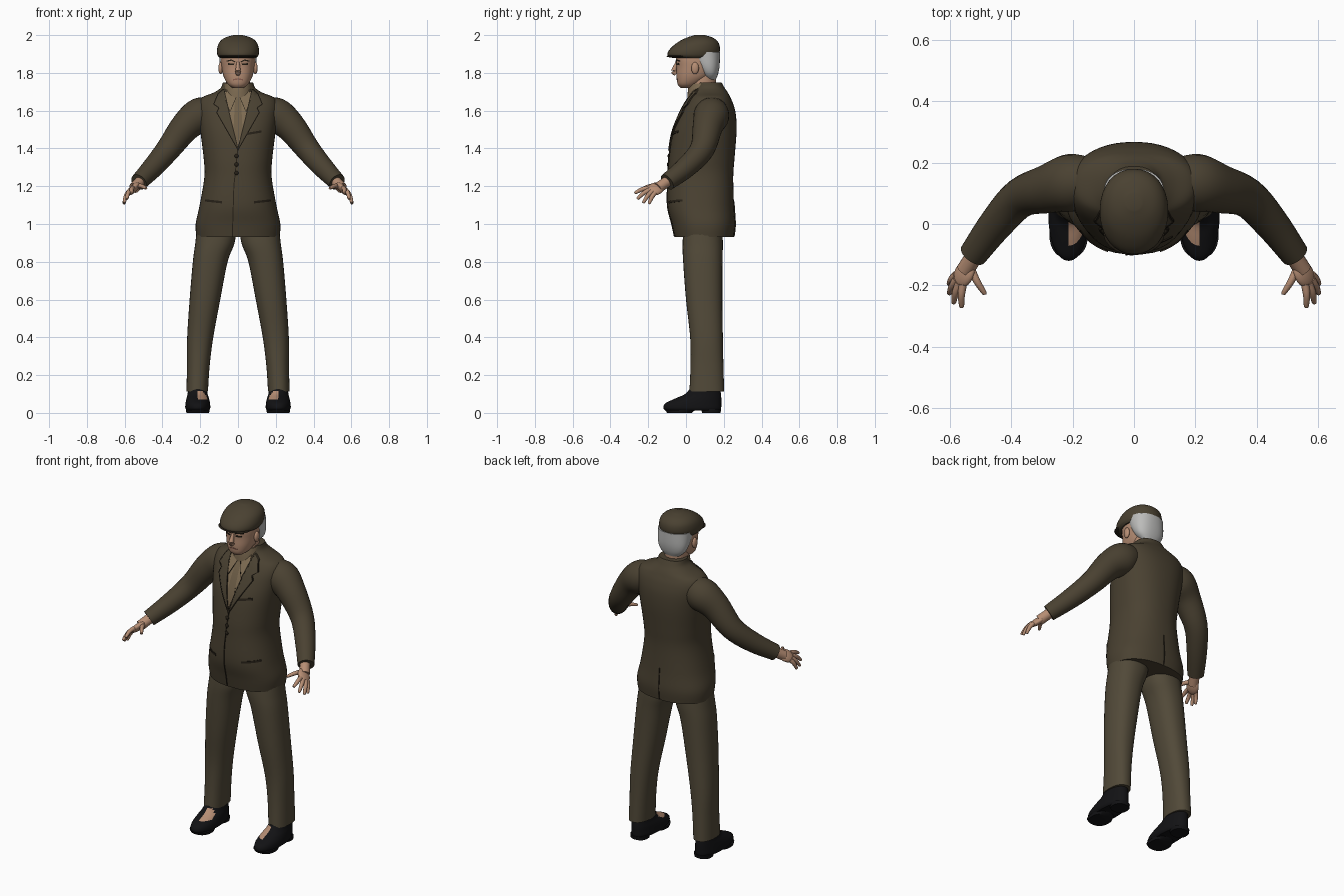
import bpy, bmesh, math
from mathutils import Vector, Matrix

if "Cube" in bpy.data.objects:
    bpy.data.objects.remove(bpy.data.objects["Cube"])


def colour(name, r, g, b):
    m = bpy.data.materials.new(name)
    m.use_nodes = True
    m.diffuse_color = (r, g, b, 1)
    bsdf = m.node_tree.nodes["Principled BSDF"]
    bsdf.inputs["Base Color"].default_value = (r, g, b, 1)
    bsdf.inputs["Roughness"].default_value = 0.9
    return m


JACKET = colour("brown tweed", .068, .053, .031)
TROUSERS = colour("brown wool", .083, .067, .04)
SHIRT = colour("tan shirt", .21, .15, .085)
TIE = colour("dull tan tie", .16, .115, .065)
SKIN = colour("skin", .47, .27, .175)
LIPS = colour("lips", .27, .12, .085)
HAIR = colour("grey hair", .5, .5, .49)
BLACK = colour("black leather", .006, .006, .007)
SEAM = colour("dark seam", .02, .015, .009)
parts = []


def finish(bm, name, mats, s=1):
    for v in bm.verts:
        v.co.x *= s
    bmesh.ops.recalc_face_normals(bm, faces=bm.faces[:])
    me = bpy.data.meshes.new(name)
    bm.to_mesh(me)
    bm.free()
    for m in mats:
        me.materials.append(m)
    ob = bpy.data.objects.new(name, me)
    bpy.context.collection.objects.link(ob)
    parts.append(ob)
    return ob


def smooth(rows, n=5):
    """Fill in rows along a smooth curve through the given ones."""
    out = []
    for i in range(len(rows) - 1):
        quad = [rows[max(0, min(len(rows) - 1, i + k))] for k in (-1, 0, 1, 2)]
        for k in range(n):
            t = k / n
            out.append(tuple(.5 * (2*b + (c - a)*t + (2*a - 5*b + 4*c - d)*t*t
                                   + (3*b - a - 3*c + d)*t**3) for a, b, c, d in zip(*quad)))
    return out + [tuple(rows[-1])]


def skin_rings(bm, rings):
    loops = [[bm.verts.new(p) for p in ring] for ring in rings]
    n = len(loops[0])
    for lo, hi in zip(loops, loops[1:]):
        for i in range(n):
            bm.faces.new((lo[i], lo[(i + 1) % n], hi[(i + 1) % n], hi[i]))
    bm.faces.new(loops[0])
    bm.faces.new(loops[-1])


def bend(c, p):
    return math.copysign(abs(c) ** (2 / p), c)


def loft(name, rows, mats, s=1, p=2.3, sides=32):
    """Stack level rings; each row is z, centre x, front y, back y, half width."""
    bm = bmesh.new()
    turns = [math.tau * i / sides for i in range(sides)]
    skin_rings(bm, [[(cx + rx * bend(math.cos(a), p),
                      (f + b) / 2 + (b - f) / 2 * bend(math.sin(a), p), z) for a in turns]
                    for z, cx, f, b, rx in rows])
    return finish(bm, name, mats, s)


def tube(name, rows, mat, s=1, sides=20):
    """Sweep circles along a path; each row is x, y, z, radius."""
    bm = bmesh.new()
    pts = [Vector(r[:3]) for r in rows]
    rings = []
    for i, r in enumerate(rows):
        d = pts[min(i + 1, len(pts) - 1)] - pts[max(i - 1, 0)]
        q = d.to_track_quat('Z', 'Y')
        rings.append([pts[i] + q @ Vector((r[3] * math.cos(math.tau * k / sides),
                                           r[3] * math.sin(math.tau * k / sides), 0))
                      for k in range(sides)])
    skin_rings(bm, rings)
    return finish(bm, name, [mat], s)


def ball(name, centre, size, mat, s=1, turn=Matrix.Identity(3)):
    bm = bmesh.new()
    bmesh.ops.create_uvsphere(bm, u_segments=20, v_segments=12, radius=1)
    for v in bm.verts:
        v.co = Vector(centre) + turn @ Vector([a * b for a, b in zip(v.co, size)])
    return finish(bm, name, [mat], s)


def surface(rows, x, z, side, p=2.3):
    z = max(rows[0][0], min(rows[-1][0] - 1e-5, z))
    for lo, hi in zip(rows, rows[1:]):
        if lo[0] <= z < hi[0]:
            break
    t = (z - lo[0]) / (hi[0] - lo[0])
    _, cx, f, b, rx = [u + (v - u) * t for u, v in zip(lo, hi)]
    u = min(abs(x - cx) / rx, .99)
    return (f + b) / 2 + side * (b - f) / 2 * (1 - u ** p) ** (1 / p)


def plate(name, rows, polys, mat, lift, s=1, side=-1):
    """Lay thin flat shapes, drawn in x and z, over a lofted surface."""
    bm = bmesh.new()
    for poly in polys:
        bm.faces.new([bm.verts.new((x, 0, z)) for x, z in poly])
    bmesh.ops.triangulate(bm, faces=bm.faces[:])
    for axis, start, count in ((0, -.24, 25), (2, .92, 50)):
        for k in range(count):
            co, no = Vector((0, 0, 0)), Vector((0, 0, 0))
            co[axis], no[axis] = start + k * .02 + .003, 1
            bmesh.ops.bisect_plane(bm, geom=bm.verts[:] + bm.edges[:] + bm.faces[:],
                                   plane_co=co, plane_no=no)
    for v in bm.verts:
        v.co.y = surface(rows, v.co.x, v.co.z, side) + side * lift
    new = bmesh.ops.extrude_face_region(bm, geom=bm.faces[:])["geom"]
    for v in new:
        if isinstance(v, bmesh.types.BMVert):
            v.co.y -= side * .008
    return finish(bm, name, [mat], s)


def seam(name, rows, pts, lift=.004, width=.005, s=1, side=-1, mat=SEAM):
    quads = []
    for a, b in zip(pts, pts[1:]):
        a, b = Vector(a), Vector(b)
        n = Vector((a.y - b.y, b.x - a.x)).normalized() * width / 2
        quads.append([a + n, a - n, b - n, b + n])
    return plate(name, rows, quads, mat, lift, s, side)


# Jacket body
body = smooth([(.93, 0, -.06, .253, .22), (1, 0, -.075, .26, .224), (1.1, 0, -.098, .254, .203),
               (1.25, 0, -.095, .25, .178), (1.35, 0, -.09, .257, .182), (1.48, 0, -.07, .267, .198),
               (1.57, 0, -.038, .265, .21), (1.63, 0, -.008, .252, .212), (1.67, 0, .018, .235, .19),
               (1.695, 0, .032, .222, .13), (1.72, 0, .042, .205, .092), (1.75, 0, .055, .188, .08)])
loft("jacket_body", body, [JACKET], sides=48)

# Shirt front, tie and jacket trim
plate("shirt_front", body, [[(-.075, 1.7), (.075, 1.7), (.045, 1.56), (-.005, 1.4), (-.045, 1.56)]],
      SHIRT, .003)
plate("tie", body, [[(-.014, 1.69), (.014, 1.69), (.012, 1.65), (.024, 1.5), (-.005, 1.41),
                     (-.024, 1.5), (-.012, 1.65)]], TIE, .006)
lapel = [(.075, 1.715), (.105, 1.69), (.128, 1.635), (.1, 1.615), (.112, 1.59), (-.002, 1.39),
         (.04, 1.56)]
for s, which in ((1, "left"), (-1, "right")):
    plate(which + "_lapel", body, [lapel], JACKET, .008, s)
    seam(which + "_lapel_edge", body, lapel + lapel[:1], .0095, .005, s)
    wing = [(.008, 1.675), (.06, 1.715), (.068, 1.66), (.042, 1.595)]
    plate(which + "_collar_wing", body, [wing], SHIRT, .008, s)
    seam(which + "_collar_wing_edge", body, wing[2:] + wing[:1], .009, .003, s)
    seam(which + "_pocket", body, [(.085, 1.115), (.175, 1.125)], .004, .012, s)
seam("front_opening", body, [(-.002, 1.39), (-.022, 1.2), (-.03, .935)])
seam("chest_pocket", body, [(.035, 1.475), (.125, 1.49)], .004, .012)
seam("back_vent", body, [(0, 1.12), (0, .935)], side=1)
for i, z in enumerate((1.36, 1.315, 1.27)):
    ball("button_%d" % (i + 1), (-.008, surface(body, 0, z, -1) - .003, z), (.011, .006, .011), SEAM)

# Neck, shirt collar and head
loft("neck", smooth([(1.65, 0, .025, .16, .065), (1.73, 0, .02, .158, .064),
                     (1.82, 0, .03, .16, .066)]), [SKIN], p=2)
loft("shirt_collar", smooth([(1.66, 0, .008, .18, .085), (1.71, 0, .01, .178, .076),
                             (1.745, 0, .016, .172, .071)]), [SHIRT], p=2)
head = smooth([(1.72, 0, -.028, .04, .028), (1.74, 0, -.044, .07, .054), (1.78, 0, -.05, .13, .076),
               (1.83, 0, -.05, .162, .087), (1.88, 0, -.053, .168, .09), (1.93, 0, -.035, .162, .084),
               (1.965, 0, 0, .12, .05)])
loft("head", head, [SKIN])
loft("hair", smooth([(1.765, 0, .105, .158, .05), (1.795, 0, .08, .17, .08),
                     (1.84, 0, .05, .178, .095), (1.91, 0, .012, .18, .099)]), [HAIR])
tube("nose", smooth([(0, -.048, 1.855, .008), (0, -.058, 1.83, .011), (0, -.064, 1.808, .015),
                     (0, -.052, 1.793, .011)]), SKIN)
seam("mouth", head, [(-.026, 1.764), (0, 1.768), (.026, 1.764)], .002, .007, mat=LIPS)
for s, which in ((1, "left"), (-1, "right")):
    seam(which + "_brow", head, [(.014, 1.858), (.035, 1.868), (.06, 1.862)], .003, .006, s)
    seam(which + "_eye", head, [(.02, 1.845), (.052, 1.847)], .002, .009, s)
    ball(which + "_ear", (.092, .048, 1.825), (.012, .02, .032), SKIN, s)

# Flat cap
loft("cap", smooth([(1.88, 0, -.075, .155, .098), (1.895, 0, -.098, .172, .109),
                    (1.925, 0, -.086, .18, .111), (1.96, 0, -.047, .172, .1),
                    (1.985, 0, 0, .145, .072), (2, 0, .045, .1, .025)]), [JACKET], p=2.1)
ball("cap_peak", (0, -.03, 1.888), (.1, .072, .01), SEAM)

# Fingers: base and tip
fingers = {"little": ((.58, -.165, 1.165), (.603, -.195, 1.11)),
           "ring": ((.578, -.18, 1.172), (.602, -.225, 1.115)),
           "middle": ((.57, -.193, 1.18), (.588, -.255, 1.135)),
           "index": ((.558, -.198, 1.19), (.562, -.268, 1.165)),
           "thumb": ((.53, -.15, 1.2), (.488, -.225, 1.19))}
along = Vector((.04, -.06, -.035)).normalized()
normal = along.cross(Vector((.02, .035, -.025))).normalized()
palm = Matrix((along, normal.cross(along), normal)).transposed()

for s, which in ((1, "left"), (-1, "right")):
    # Sleeve and hand
    tube(which + "_sleeve", smooth([(.12, .14, 1.6, .07), (.2, .135, 1.575, .094),
                                    (.278, .115, 1.515, .08), (.37, .085, 1.395, .065),
                                    (.45, .0, 1.3, .056), (.525, -.1, 1.222, .046)]), JACKET, s, 28)
    tube(which + "_wrist", [(.5, -.07, 1.245, .028), (.55, -.15, 1.19, .029)], SKIN, s)
    ball(which + "_palm", (.554, -.162, 1.186), (.052, .04, .019), SKIN, s, palm)
    for finger, (base, tip) in fingers.items():
        a, b = Vector(base), Vector(tip)
        mid = (a + b) / 2 + Vector((.003, 0, .006))
        end = b + (b - mid) * .08
        tube(which + "_" + finger + "_finger",
             smooth([(*a, .013), (*mid, .0115), (*b, .008), (*end, .003)], 4), SKIN, s, 12)

    # Trouser leg
    loft(which + "_trouser_leg", smooth([(.112, .216, .018, .202, .057), (.25, .21, .024, .198, .06),
                                         (.4, .2, .022, .195, .069), (.6, .175, .0, .192, .081),
                                         (.8, .147, -.015, .193, .092), (.9, .122, -.018, .195, .104),
                                         (1, .11, -.01, .19, .105)]), [TROUSERS], s)

    # Shoe, with bare skin showing on the inner instep
    shoe = loft(which + "_shoe", smooth([(.012, .213, -.105, .18, .058), (.025, .213, -.12, .186, .066),
                                         (.05, .213, -.11, .187, .065), (.075, .213, -.06, .187, .06),
                                         (.1, .214, -.005, .185, .053), (.14, .215, .03, .18, .048)]),
                [BLACK, SKIN], s, 2.1)
    for f in shoe.data.polygons:
        if .07 < f.center.z < .12 and f.center.y < .02 and .165 < abs(f.center.x) < .218:
            f.material_index = 1
    loft(which + "_shoe_sole", [(.0, .213, -.1, .03, .06), (.016, .213, -.112, .05, .063)], [BLACK], s)
    loft(which + "_shoe_heel", [(.0, .213, .085, .183, .05), (.02, .213, .08, .186, .052)], [BLACK], s)

# Smooth shading with sharp edges kept
bpy.ops.object.select_all(action='DESELECT')
for ob in parts:
    ob.select_set(True)
bpy.context.view_layer.objects.active = parts[0]
bpy.ops.object.shade_smooth_by_angle(angle=math.radians(45))
